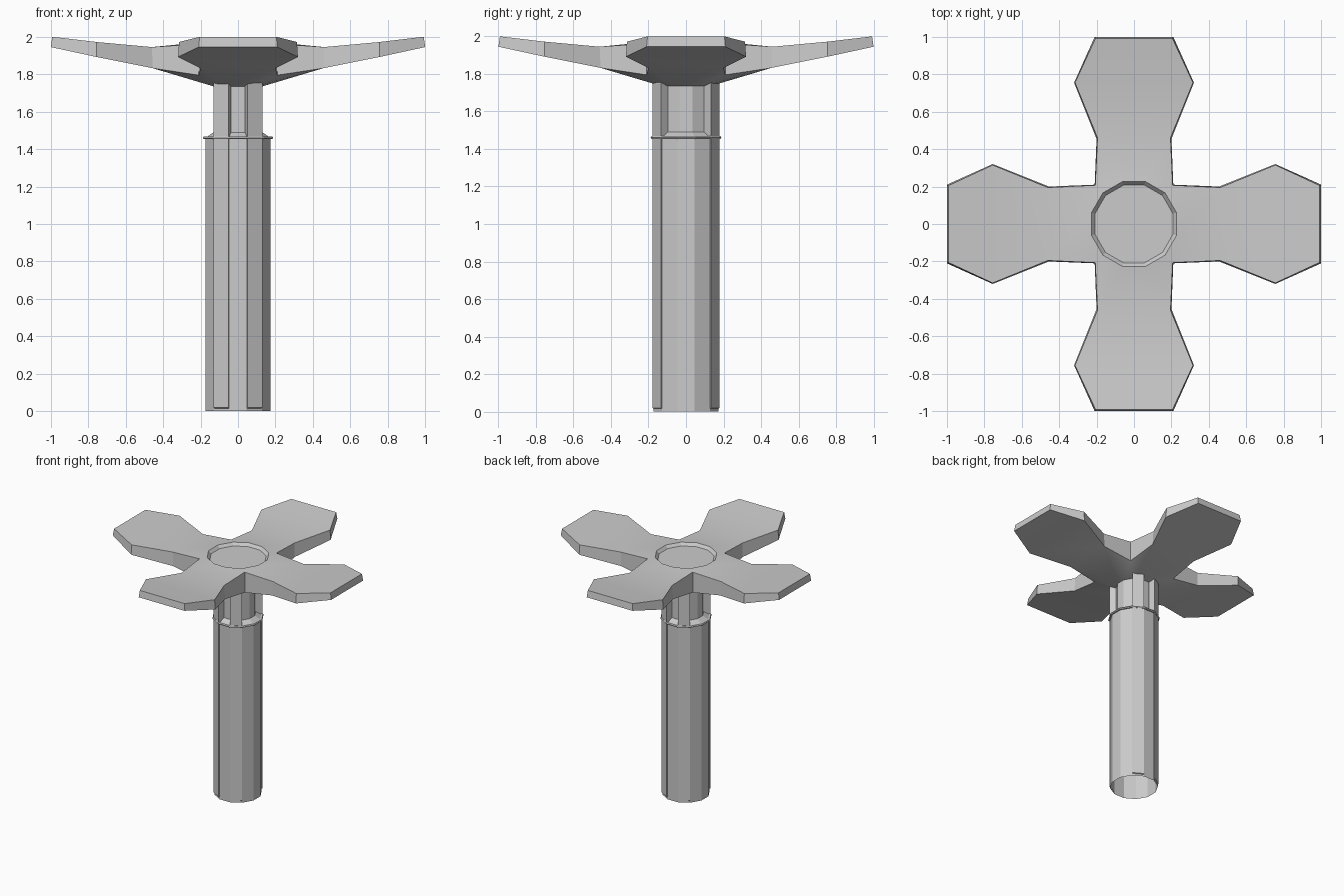
import bpy, bmesh
from math import sin, cos, radians
from mathutils import Matrix, Vector

if "Cube" in bpy.data.objects:
    bpy.data.objects.remove(bpy.data.objects["Cube"])


def finish(name, bm, smooth=None):
    bmesh.ops.remove_doubles(bm, verts=bm.verts, dist=0.0005)
    bmesh.ops.recalc_face_normals(bm, faces=bm.faces)
    me = bpy.data.meshes.new(name)
    bm.to_mesh(me)
    bm.free()
    ob = bpy.data.objects.new(name, me)
    bpy.context.collection.objects.link(ob)
    if smooth:
        bpy.ops.object.select_all(action='DESELECT')
        ob.select_set(True)
        bpy.context.view_layer.objects.active = ob
        bpy.ops.object.shade_smooth_by_angle(angle=radians(smooth))
    return ob


def polar(r, deg, z):
    return Vector((r * cos(radians(deg)), r * sin(radians(deg)), z))


def lathe(name, profile, closed=False):
    # twelve-sided revolve, with flats facing the axes
    bm = bmesh.new()
    rings = [[bm.verts.new(polar(r, 15 + 30 * k, z)) for k in range(12)]
             for r, z in profile]
    pairs = list(zip(rings, rings[1:]))
    if closed:
        pairs.append((rings[-1], rings[0]))
    for a, b in pairs:
        for k in range(12):
            n = (k + 1) % 12
            bm.faces.new((a[k], a[n], b[n], b[k]))
    return finish(name, bm)


# Stem: open tube with a sloped shoulder and a narrower neck
lathe("stem", [(0.18, 0), (0.18, 1.46), (0.135, 1.49), (0.135, 1.75)])

# Collar ring around the shoulder
lathe("collar", [(0.176, 1.453), (0.19, 1.453), (0.195, 1.46),
                 (0.19, 1.468), (0.176, 1.468)], closed=True)

# Raised strips running up the stem and past the neck
strip_profile = [(0.178, 0.015), (0.187, 0.02), (0.187, 1.75), (0.18, 1.768),
                 (0.125, 1.768), (0.125, 1.47), (0.178, 1.455)]
for i, centre in enumerate((60, 120, 240, 300)):
    bm = bmesh.new()
    sides = [[bm.verts.new(polar(r, centre + d, z)) for r, z in strip_profile]
             for d in (-14, 14)]
    bm.faces.new(sides[0])
    bm.faces.new(sides[1][::-1])
    for k in range(len(strip_profile)):
        n = (k + 1) % len(strip_profile)
        bm.faces.new((sides[0][k], sides[0][n], sides[1][n], sides[1][k]))
    finish(f"stem_strip_{i + 1}", bm)

# Head: one arm with its six-sided paddle, turned four times
top = dict(ring=(0.235, 1.968), edge=[(0.21, 0.205, 1.962), (0.46, 0.195, 1.945),
                                     (0.755, 0.315, 1.972), (0.992, 0.205, 2.0)])
under = dict(ring=(0.135, 1.735), edge=[(0.21, 0.21, 1.795), (0.455, 0.2, 1.832),
                                       (0.755, 0.32, 1.892), (1.0, 0.21, 1.945)])
top["edge"][0] = (0.207, 0.207, 1.962)

bm = bmesh.new()
for quarter in range(4):
    turn = Matrix.Rotation(radians(90 * quarter), 3, 'Z')
    rims = []
    for side in (top, under):
        r, z = side["ring"]
        a, b, c, d = [bm.verts.new(turn @ polar(r, t, z)) for t in (-45, -15, 15, 45)]
        left = [bm.verts.new(turn @ Vector(p)) for p in side["edge"]]
        right = [bm.verts.new(turn @ Vector((x, -y, h))) for x, y, h in side["edge"]]
        bm.faces.new((b, c, left[1], right[1]))
        bm.faces.new((c, d, left[0], left[1]))
        bm.faces.new((a, b, right[1], right[0]))
        for k in (1, 2):
            bm.faces.new((left[k], left[k + 1], right[k + 1], right[k]))
        rims.append(left + right[::-1])
    for k in range(7):
        bm.faces.new((rims[0][k], rims[0][k + 1], rims[1][k + 1], rims[1][k]))

# Shallow dish in the top, and a cap under the head
def ring(r, z):
    return [bm.verts.new(polar(r, 15 + 30 * k, z)) for k in range(12)]

outer, floor = ring(*top["ring"]), ring(0.215, 1.945)
for k in range(12):
    n = (k + 1) % 12
    bm.faces.new((outer[k], outer[n], floor[n], floor[k]))
bm.faces.new(floor)
bm.faces.new(ring(*under["ring"]))
finish("head", bm, smooth=20)
